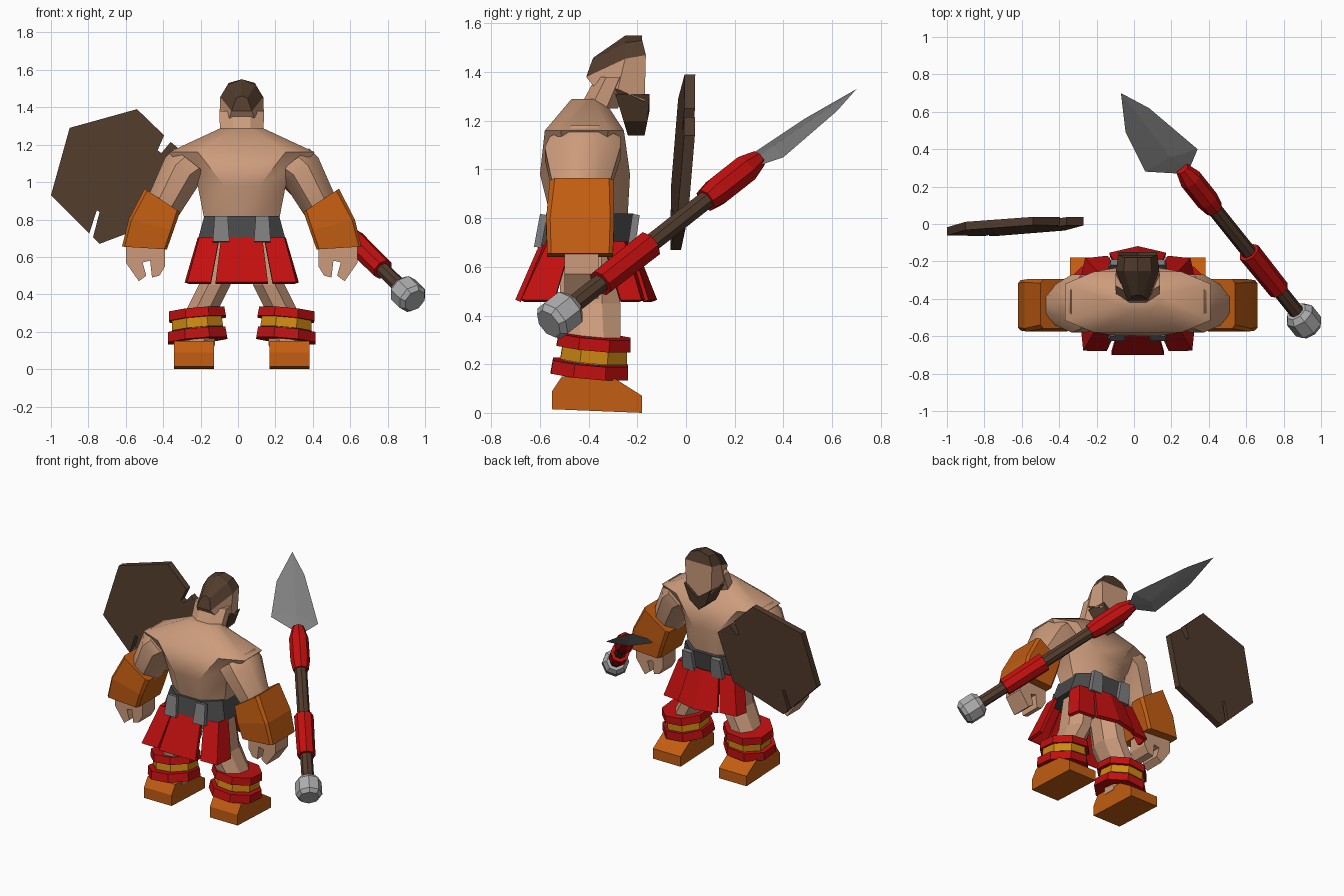
import bpy, bmesh, math
from mathutils import Vector, Matrix

if "Cube" in bpy.data.objects:
    bpy.data.objects.remove(bpy.data.objects["Cube"])

CX = 0.02  # body centre line


def material(name, rgb):
    m = bpy.data.materials.new(name)
    m.diffuse_color = (*rgb, 1)
    m.use_nodes = True
    m.node_tree.nodes["Principled BSDF"].inputs["Base Color"].default_value = m.diffuse_color
    return m


SKIN = material("skin", (0.60, 0.33, 0.20))
ORANGE = material("orange_leather", (0.54, 0.11, 0.006))
RED = material("red_cloth", (0.54, 0.005, 0.005))
GOLD = material("gold", (0.62, 0.25, 0.006))
BROWN = material("dark_brown", (0.085, 0.045, 0.026))
BELT = material("dark_grey", (0.065, 0.065, 0.065))
STEEL = material("steel", (0.21, 0.21, 0.21))
LIGHT = material("light_steel", (0.42, 0.42, 0.42))


def finish(name, bm, mats, smooth=None):
    bmesh.ops.recalc_face_normals(bm, faces=bm.faces[:])
    me = bpy.data.meshes.new(name)
    bm.to_mesh(me)
    bm.free()
    for m in mats:
        me.materials.append(m)
    ob = bpy.data.objects.new(name, me)
    bpy.context.collection.objects.link(ob)
    if smooth:
        me.polygons.foreach_set("use_smooth", [True] * len(me.polygons))
        me.set_sharp_from_angle(angle=math.radians(smooth))
    return ob


def loft(name, rings, mat, smooth=None):
    """Skin closed rings of equal count and cap both ends."""
    bm = bmesh.new()
    vs = [[bm.verts.new(p) for p in r] for r in rings]
    n = len(rings[0])
    for a, b in zip(vs, vs[1:]):
        for i in range(n):
            bm.faces.new((a[i], a[(i + 1) % n], b[(i + 1) % n], b[i]))
    bm.faces.new(vs[0][::-1])
    bm.faces.new(vs[-1])
    return finish(name, bm, [mat], smooth)


def ring(a, b, y0, y1, cut=0.3):
    """Chamfered rectangle spanning a..b in (x, z) and y0..y1 in depth."""
    pts = []
    for u, v in ((cut, 0), (1 - cut, 0), (1, cut), (1, 1 - cut),
                 (1 - cut, 1), (cut, 1), (0, 1 - cut), (0, cut)):
        pts.append((a[0] + (b[0] - a[0]) * u, y0 + (y1 - y0) * v,
                    a[1] + (b[1] - a[1]) * u))
    return pts


def level(cx, hx, z, y0, y1, cut=0.3):
    return ring((cx - hx, z), (cx + hx, z), y0, y1, cut)


def panel(name, top, bottom, mat, thick):
    """Hanging cloth strip given its upper and lower edge points."""
    bm = bmesh.new()
    t = [bm.verts.new(p) for p in top]
    b = [bm.verts.new(p) for p in bottom]
    for i in range(len(t) - 1):
        bm.faces.new((t[i], t[i + 1], b[i + 1], b[i]))
    ob = finish(name, bm, [mat])
    mod = ob.modifiers.new("thickness", "SOLIDIFY")
    mod.thickness = thick
    mod.offset = 0
    return ob


# Torso and neck
loft("torso", [level(CX, 0.18, 0.62, -0.53, -0.27),
               level(CX, 0.20, 0.80, -0.555, -0.24),
               level(CX, 0.235, 0.98, -0.60, -0.23),
               level(CX, 0.39, 1.16, -0.58, -0.255, 0.2),
               level(CX, 0.11, 1.29, -0.47, -0.34)], SKIN, 40)
loft("neck", [level(CX, 0.115, 1.25, -0.44, -0.28),
              level(CX, 0.12, 1.38, -0.37, -0.23)], SKIN)

# Head: sections run from the back to the face; top, crown, temple, jaw, chin
sections = [
    [(0, -.38, 1.46), (.03, -.385, 1.45), (.055, -.41, 1.38), (.07, -.37, 1.33), (0, -.36, 1.32)],
    [(0, -.25, 1.55), (.075, -.25, 1.52), (.115, -.25, 1.455), (.12, -.28, 1.33), (0, -.29, 1.28)],
    [(0, -.18, 1.55), (.07, -.18, 1.53), (.105, -.165, 1.47), (.095, -.17, 1.28), (0, -.165, 1.22)]]
bm = bmesh.new()
rows = []
for s in sections:
    pts = s + [(-x, y, z) for x, y, z in s[3:0:-1]]
    rows.append([bm.verts.new((CX + x, y, z)) for x, y, z in pts])
for a, b in zip(rows, rows[1:]):
    for i in range(8):
        f = bm.faces.new((a[i], a[(i + 1) % 8], b[(i + 1) % 8], b[i]))
        f.material_index = 1 if i in (0, 1, 6, 7) else 0
for r, low in ((rows[0], 1), (rows[2], 0)):
    bm.faces.new([r[i] for i in (6, 7, 0, 1, 2)]).material_index = 1
    bm.faces.new([r[i] for i in (2, 3, 4, 5, 6)]).material_index = 0
finish("head", bm, [SKIN, BROWN])

# Beard: a V around the jaw
beard = [(-.12, 1.31), (0, 1.235), (.12, 1.31), (.075, 1.20), (0, 1.14), (-.075, 1.20)]
loft("beard", [[(CX + x * .95, -.29 + (1.31 - z) * .3, z) for x, z in beard],
               [(CX + x * .85, -.15 - max(0, 1.24 - z) * .2, z) for x, z in beard]], BROWN)

# Belt and its clasps
loft("belt", [level(CX, 0.235, 0.69, -0.60, -0.235, 0.25),
              level(CX, 0.20, 0.82, -0.575, -0.215, 0.25)], BELT)
for s in (-1, 1):
    x = CX + s * 0.11
    for tag, yt, yb, d in (("back", -0.575, -0.60, -1), ("front", -0.215, -0.235, 1)):
        panel(tag + "_belt_clasp", [(x - .035, yt + d * .01, .815), (x + .035, yt + d * .01, .815)],
              [(x - .045, yb + d * .01, .68), (x + .045, yb + d * .01, .68)], STEEL, 0.03)

# Skirt panels
panel("back_skirt", [(CX - .11, -.585, .70), (CX + .11, -.585, .70)],
      [(CX - .14, -.69, .46), (CX + .14, -.69, .46)], RED, 0.025)
panel("front_skirt", [(CX - .11, -.24, .70), (CX, -.225, .70), (CX + .11, -.24, .70)],
      [(CX - .15, -.165, .46), (CX, -.13, .46), (CX + .15, -.165, .46)], RED, 0.025)
for s in (-1, 1):
    def px(v):
        return CX + s * v
    panel("back_side_skirt", [(px(.12), -.57, .70), (px(.22), -.56, .70), (px(.225), -.47, .70)],
          [(px(.165), -.67, .46), (px(.285), -.67, .46), (px(.295), -.54, .46)], RED, 0.022)
    panel("front_side_skirt", [(px(.11), -.25, .70), (px(.21), -.26, .70), (px(.22), -.34, .70)],
          [(px(.16), -.18, .46), (px(.275), -.19, .46), (px(.29), -.27, .46)], RED, 0.022)

# Limbs, built once per side
for s in (-1, 1):
    side = "left_" if s < 0 else "right_"

    def P(x, z):
        return (CX + s * x, z)

    loft(side + "upper_arm", [ring(P(.17, 1.03), P(.36, 1.18), -.56, -.27),
                              ring(P(.22, 1.0), P(.41, 1.13), -.58, -.27),
                              ring(P(.35, .80), P(.52, .88), -.53, -.34)], SKIN, 40)
    loft(side + "bracer", [ring(P(.33, .84), P(.52, .965), -.56, -.295, .08),
                           ring(P(.365, .74), P(.605, .80), -.575, -.295, .06),
                           ring(P(.40, .64), P(.64, .655), -.57, -.30, .06)], ORANGE)
    hand = [(.62, .66), (.62, .57), (.55, .47), (.51, .50), (.53, .57), (.49, .58),
            (.48, .49), (.44, .50), (.41, .55), (.41, .66)]
    loft(side + "hand", [[(CX + s * x, y, z) for x, z in hand] for y in (-.50, -.36)], SKIN)

    loft(side + "leg", [level(CX + s * .10, .09, .72, -.51, -.28),
                        level(CX + s * .145, .085, .45, -.52, -.27),
                        level(CX + s * .215, .085, .31, -.50, -.27),
                        level(CX + s * .245, .10, .12, -.50, -.29)], SKIN)

    # Tilted shin bands
    for name, z, h, r, dy, mat in (("upper_band", .292, .05, .165, 0, RED),
                                   ("gold_band", .243, .06, .148, 0, GOLD),
                                   ("lower_band", .180, .055, .172, -.018, RED)):
        bm = bmesh.new()
        bmesh.ops.create_cone(bm, cap_ends=True, segments=8, radius1=r, radius2=r * .97, depth=h)
        bm.transform(Matrix.Translation((CX + s * .238, -.377 + dy, z))
                     @ Matrix.Rotation(s * -.09, 4, 'Y').inverted()
                     @ Matrix.Rotation(-.09, 4, 'X') @ Matrix.Rotation(math.pi / 8, 4, 'Z'))
        finish(side + name, bm, [mat])

    boot = [(-.55, .015), (-.18, 0), (-.18, .07), (-.29, .14), (-.51, .15), (-.55, .09)]
    loft(side + "boot", [[(CX + s * (.255 + d), y, z) for y, z in boot]
                         for d in (-.107, .107)], ORANGE)

# Shield: leaning plank with two notches
outline = [(-1.0, .93), (-.90, 1.29), (-.54, 1.39), (-.395, 1.25), (-.43, 1.17), (-.41, 1.155),
           (-.36, 1.215), (-.27, 1.14), (-.37, .81), (-.74, .67), (-.775, .705),
           (-.74, .84), (-.755, .85), (-.795, .725)]
loft("shield", [[(x, -.046 + .055 * x + .066 * z + d, z) for x, z in outline]
                for d in (-.022, .022)], BROWN)

# Spear parts along a slanted axis
START, AXIS = Vector((.91, -.52, .40)), Vector((-.64, .80, .63))
TURN = AXIS.to_track_quat('Z', 'Y')


def turned(name, profile, mat, sides=8):
    rings = []
    for t, r in profile:
        rings.append([START + AXIS * t + TURN @ Vector((r * math.cos(k * math.tau / sides),
                      r * math.sin(k * math.tau / sides), 0)) for k in range(sides)])
    loft(name, rings, mat)


turned("spear_shaft", [(0, .04), (1.0, .04)], BROWN)
turned("spear_butt", [(-.055, .065), (-.035, .085), (.04, .085), (.065, .06)], LIGHT)
turned("lower_grip", [(.21, .058), (.46, .062)], RED)
turned("upper_grip", [(.75, .05), (.81, .062), (.95, .062), (1.02, .038)], RED)

# Spear blade: ridged leaf
leaf = [(.29, .28, 1.01), (.34, .40, 1.05), (.08, .62, 1.24), (-.07, .70, 1.33),
        (-.045, .49, 1.21), (.06, .28, 1.07), (.23, .27, 1.03)]
mid = Vector((.19, .37, 1.075))
normal = (Vector(leaf[1]) - Vector(leaf[5])).cross(AXIS).normalized()
bm = bmesh.new()
edge = [bm.verts.new(p) for p in leaf]
for d in (-.025, .025):
    c = bm.verts.new(mid + normal * d)
    for i in range(7):
        bm.faces.new((edge[i], edge[(i + 1) % 7], c))
finish("spear_blade", bm, [STEEL])
